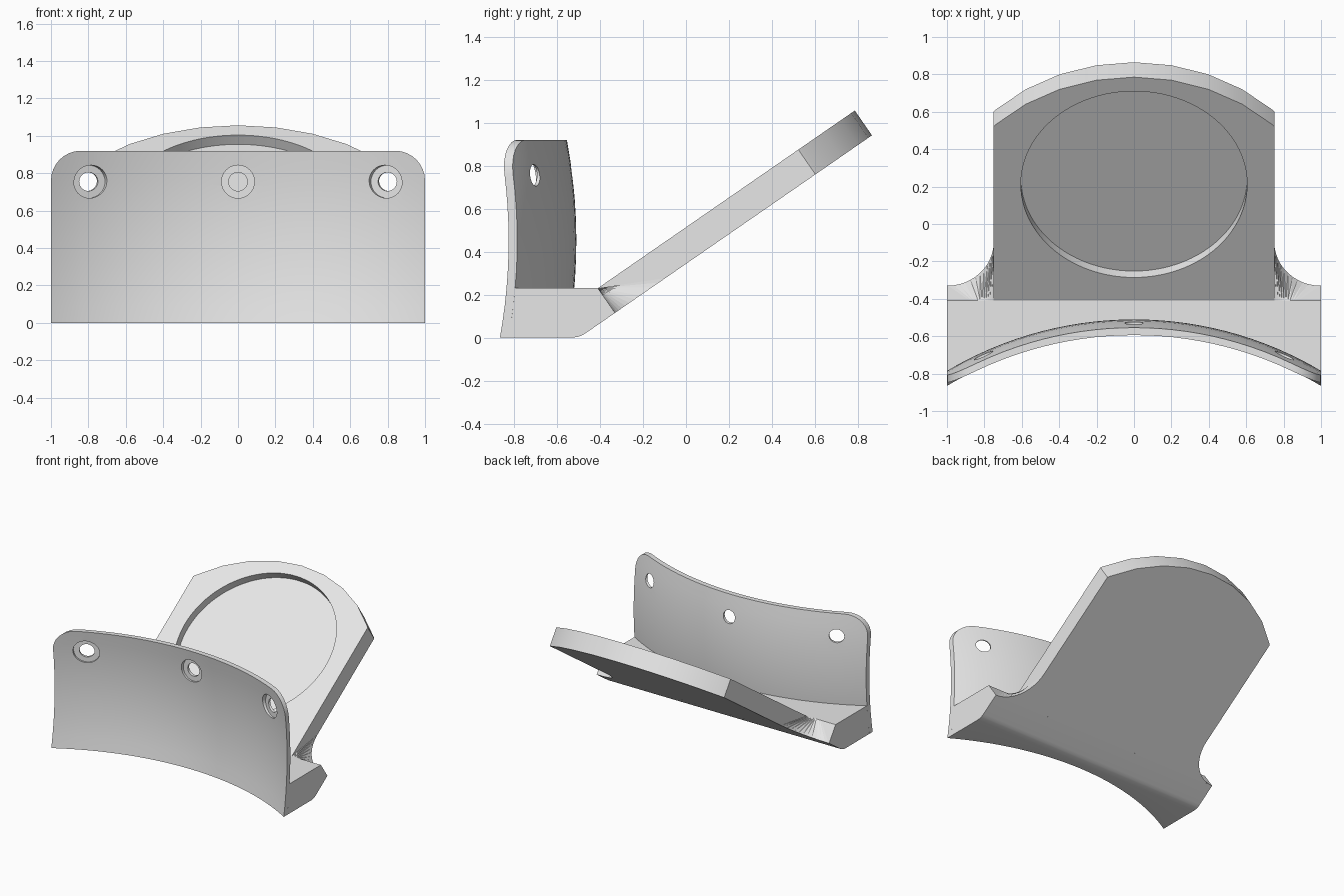
import bpy, bmesh, math
from mathutils import Matrix, Vector

if "Cube" in bpy.data.objects:
    bpy.data.objects.remove(bpy.data.objects["Cube"])

grey = bpy.data.materials.new("light grey")
grey.diffuse_color = (0.8, 0.8, 0.8, 1)
grey.use_nodes = True
grey.node_tree.nodes["Principled BSDF"].inputs["Base Color"].default_value = grey.diffuse_color

ANG = math.radians(34.65)      # slope of the tray
R = 1.955                      # plan radius of the curved plate
THICK = 0.04                   # plate thickness
TRAY_T = 0.14                  # tray thickness
TRAY = Matrix.Translation((0, -0.41, 0.23)) @ Matrix.Rotation(ANG, 4, 'X')


def finish(name, bm, matrix=None):
    if matrix:
        bm.transform(matrix)
    bmesh.ops.remove_doubles(bm, verts=bm.verts, dist=1e-5)
    bmesh.ops.recalc_face_normals(bm, faces=bm.faces)
    me = bpy.data.meshes.new(name)
    bm.to_mesh(me)
    bm.free()
    ob = bpy.data.objects.new(name, me)
    bpy.context.collection.objects.link(ob)
    me.materials.append(grey)
    return ob


def cylinder(name, radius, depth, matrix, segs=48):
    bm = bmesh.new()
    bmesh.ops.create_cone(bm, cap_ends=True, segments=segs, radius1=radius,
                          radius2=radius, depth=depth)
    ob = finish(name, bm, matrix)
    ob.hide_render = True
    return ob


def cut(ob, cutters):
    for c in cutters:
        m = ob.modifiers.new("cut", 'BOOLEAN')
        m.operation, m.solver, m.object = 'DIFFERENCE', 'EXACT', c
    dg = bpy.context.evaluated_depsgraph_get()
    ob.data = bpy.data.meshes.new_from_object(ob.evaluated_get(dg))
    ob.modifiers.clear()
    for c in cutters:
        bpy.data.objects.remove(c)


def smooth(ob):
    bpy.ops.object.select_all(action='DESELECT')
    ob.select_set(True)
    bpy.context.view_layer.objects.active = ob
    bpy.ops.object.shade_smooth_by_angle(angle=math.radians(25))


def front_y(x, z):
    """Front surface, hollow in plan and slightly hollow in height."""
    return -0.55 - R + math.sqrt(R * R - x * x) - 0.2 * (z - 0.45) ** 2


# Curved plate with rounded top corners
CR = 0.16
half = [0.84 * i / 12 for i in range(12)]
half += [1 - CR + CR * math.sin(math.pi / 2 * i / 8) for i in range(9)]
xs = [-x for x in reversed(half[1:])] + half


def top_z(x):
    d = max(0, abs(x) - (1 - CR))
    return 0.92 - CR + math.sqrt(max(0, CR * CR - d * d))


ROWS = 10
bm = bmesh.new()
loops = []
for x in xs:
    zs = [top_z(x) * j / ROWS for j in range(ROWS + 1)]
    pts = [(x, front_y(x, z), z) for z in zs]
    pts += [(x, front_y(x, z) + THICK, z) for z in reversed(zs)]
    loops.append([bm.verts.new(p) for p in pts])
n = len(loops[0])
for a, b in zip(loops, loops[1:]):
    for i in range(n):
        bm.faces.new((a[i], a[(i + 1) % n], b[(i + 1) % n], b[i]))
for lp in (loops[0], loops[-1]):
    for j in range(ROWS):
        bm.faces.new((lp[j], lp[j + 1], lp[n - 2 - j], lp[n - 1 - j]))
plate = finish("curved_plate", bm)

# Counterbored screw holes square to the plate
cutters = []
for x in (-0.79, 0, 0.79):
    a = math.asin(x / R)
    rot = (Matrix.Translation((x, front_y(x, 0.755), 0.755))
           @ Matrix.Rotation(-a, 4, 'Z')
           @ Matrix.Diagonal((1 / math.cos(a), 1, 1, 1))
           @ Matrix.Rotation(math.pi / 2, 4, 'X'))
    cutters.append(cylinder("counterbore_cutter", 0.088, 0.2,
                            rot @ Matrix.Translation((0, 0, 0.078)), 32))
    cutters.append(cylinder("hole_cutter", 0.05, 0.4, rot, 32))
cut(plate, cutters)
smooth(plate)

# Base ledge behind the plate
bm = bmesh.new()
loops = []
for x in xs:
    pts = [(front_y(x, z) + THICK, z) for z in (0, 0.06, 0.115, 0.17, 0.23)]
    pts += [(-0.41, 0.23), (-0.33, 0.115), (-0.465, 0.022), (-0.485, 0.01),
            (-0.505, 0.003), (-0.53, 0)]
    loops.append([bm.verts.new((x, y, z)) for y, z in pts])
n = len(loops[0])
for a, b in zip(loops, loops[1:]):
    for i in range(4, n):
        bm.faces.new((a[i], a[(i + 1) % n], b[(i + 1) % n], b[i]))
bm.faces.new(loops[0])
bm.faces.new(loops[-1])
smooth(finish("base_ledge", bm))

# Sloping tray with an arched, faceted far end
AR, TIP = 1.04, 1.453
end_s = TIP - AR + math.sqrt(AR * AR - 0.75 ** 2)
outline = [(-0.75, 0), (0.75, 0), (0.75, end_s)]
for k in range(4, -5, -1):
    a = math.radians(11.25 * k)
    outline.append((AR * math.sin(a), TIP - AR + AR * math.cos(a)))
outline.append((-0.75, end_s))
bm = bmesh.new()
face = bm.faces.new([bm.verts.new((x, s, -TRAY_T)) for x, s in outline])
ext = bmesh.ops.extrude_face_region(bm, geom=[face])
bmesh.ops.translate(bm, vec=(0, 0, TRAY_T),
                    verts=[g for g in ext["geom"] if isinstance(g, bmesh.types.BMVert)])
tray = finish("sloping_tray", bm, TRAY)

# Round shallow pocket in the tray
cut(tray, [cylinder("pocket_cutter", 0.605, 0.12,
                    TRAY @ Matrix.Translation((0, 0.756, 0)), 96)])
smooth(tray)

# Tapered fillets joining tray sides to the ledge
N = 12
for side, label in ((-1, "left"), (1, "right")):
    bm = bmesh.new()
    corner = bm.verts.new((side * 0.75, 0, -TRAY_T))
    low, high = [], []
    for i in range(N + 1):
        t = math.pi / 2 * i / N
        low.append(bm.verts.new((side * (1 - 0.25 * math.cos(t)),
                                 0.285 * (1 - math.sin(t)), -TRAY_T)))
        high.append(bm.verts.new((side * (0.75 + 0.125 * i / N), 0, 0)))
    for i in range(N):
        bm.faces.new((corner, low[i], low[i + 1]))
        bm.faces.new((low[i], low[i + 1], high[i + 1]))
        bm.faces.new((low[i], high[i + 1], high[i]))
    finish("fillet_" + label, bm, TRAY)
